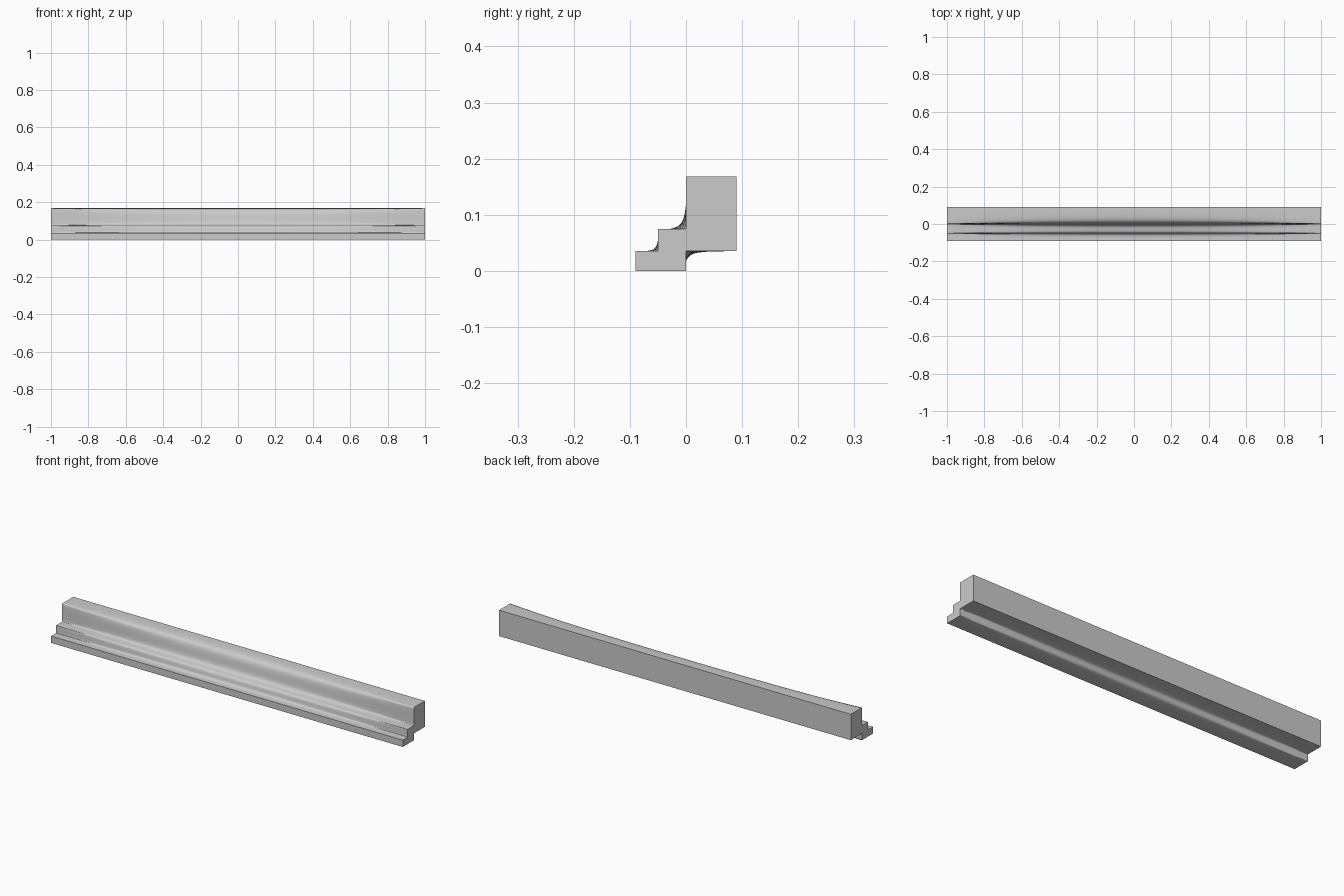
import bpy, bmesh

if "Cube" in bpy.data.objects:
    bpy.data.objects.remove(bpy.data.objects["Cube"])

# Stepped moulding profile (y, z); rounded corners relax towards mid-length
profile = [(-0.09, 0), (0, 0), (0, 0.035), (0.09, 0.035), (0.09, 0.168),
           (0, 0.168), (0, 0.075), (-0.05, 0.075), (-0.05, 0.035), (-0.09, 0.035)]
sharp_corners = {0, 3, 4, 9}                      # long edges that stay crisp
caps = [(0, 1, 2, 8, 9), (2, 6, 7, 8), (2, 3, 4, 5, 6)]

bm = bmesh.new()
edge_crease = bm.edges.layers.float.new("crease_edge")
vert_crease = bm.verts.layers.float.new("crease_vert")
ends = [[bm.verts.new((x, y, z)) for y, z in profile] for x in (-1, 1)]

# Long sides
n = len(profile)
for i in range(n):
    j = (i + 1) % n
    bm.faces.new((ends[0][i], ends[0][j], ends[1][j], ends[1][i]))

# Flat stepped ends
for end in ends:
    for cap in caps:
        bm.faces.new([end[i] for i in cap])
bmesh.ops.recalc_face_normals(bm, faces=bm.faces)

# Hold the end outlines and the crisp long edges
crisp = {frozenset((ends[0][i], ends[1][i])) for i in sharp_corners}
for v in bm.verts:
    v[vert_crease] = 1.0
for e in bm.edges:
    if e.verts[0].co.x == e.verts[1].co.x or frozenset(e.verts) in crisp:
        e[edge_crease] = 1.0
        e.smooth = False
for f in bm.faces:
    f.smooth = True

mesh = bpy.data.meshes.new("stepped_moulding")
bm.to_mesh(mesh)
bm.free()
moulding = bpy.data.objects.new("stepped_moulding", mesh)
bpy.context.collection.objects.link(moulding)

# Soft rounding along the length
sub = moulding.modifiers.new("soften", 'SUBSURF')
sub.levels = sub.render_levels = 4
